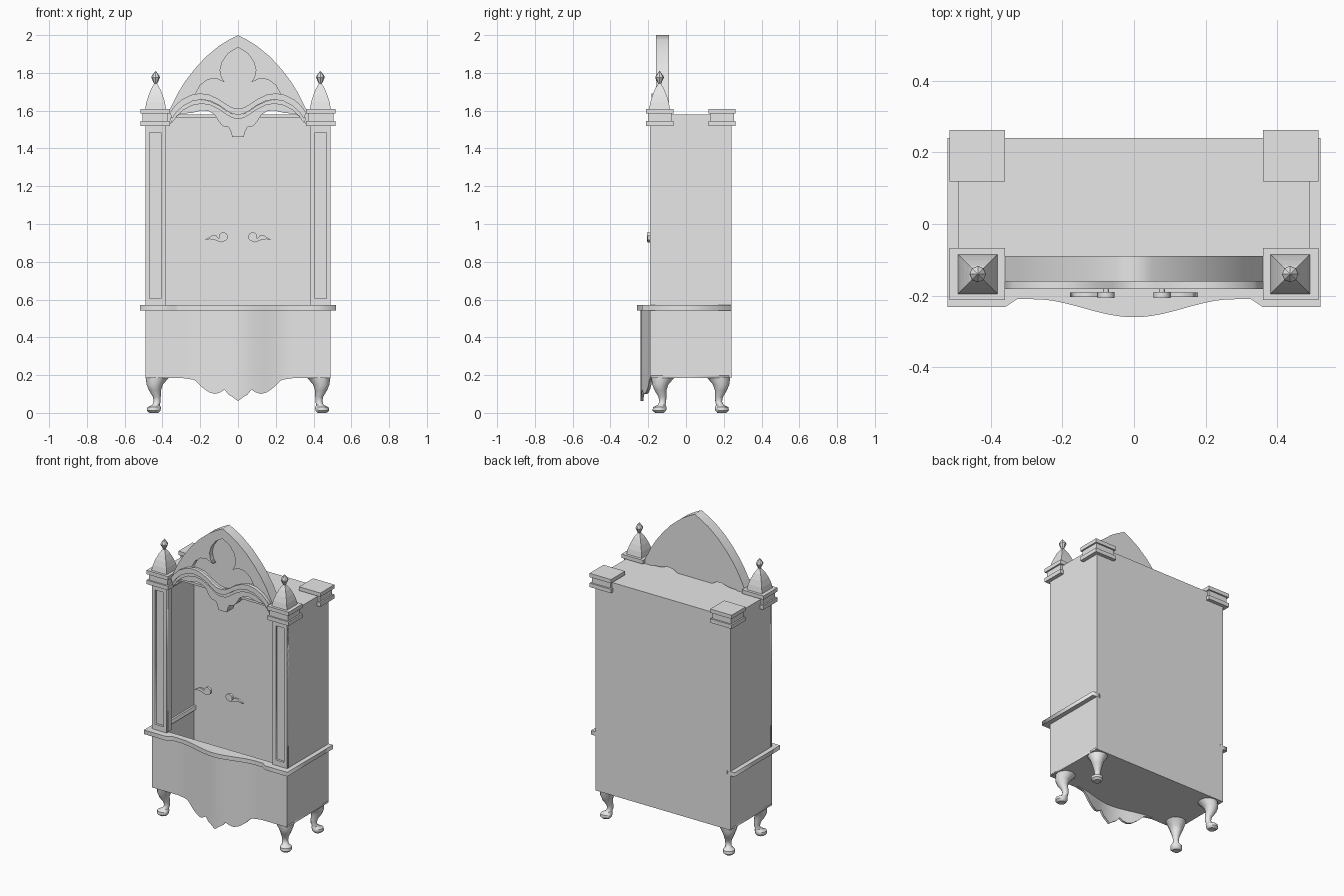
import bpy, bmesh, math
from mathutils import Matrix

cube = bpy.data.objects.get("Cube")
if cube:
    bpy.data.objects.remove(cube, do_unlink=True)

grey = bpy.data.materials.new("plain_grey")
grey.use_nodes = True
grey.diffuse_color = (0.8, 0.8, 0.8, 1)
grey.node_tree.nodes["Principled BSDF"].inputs["Base Color"].default_value = (0.8, 0.8, 0.8, 1)


def finish(name, bm, smooth=None):
    """Turn a bmesh into a named, coloured object."""
    bmesh.ops.recalc_face_normals(bm, faces=bm.faces[:])
    mesh = bpy.data.meshes.new(name)
    bm.to_mesh(mesh)
    bm.free()
    mesh.materials.clear()
    mesh.materials.append(grey)
    obj = bpy.data.objects.new(name, mesh)
    bpy.context.collection.objects.link(obj)
    if smooth:
        bpy.ops.object.select_all(action='DESELECT')
        obj.select_set(True)
        bpy.context.view_layer.objects.active = obj
        bpy.ops.object.shade_smooth_by_angle(angle=math.radians(smooth))
    return obj


def box(name, x, y, z):
    bm = bmesh.new()
    bmesh.ops.create_cube(bm, size=1)
    for v in bm.verts:
        v.co = [a + (c + 0.5) * (b - a) for c, (a, b) in zip(v.co, (x, y, z))]
    return finish(name, bm)


def plate(name, outlines, start, end, upright=True):
    """Extrude 2D outlines (inner ones become holes) between two depths."""
    curve = bpy.data.curves.new(name, 'CURVE')
    curve.dimensions = '2D'
    curve.fill_mode = 'BOTH'
    curve.extrude = (end - start) / 2
    for points in outlines:
        spline = curve.splines.new('POLY')
        spline.points.add(len(points) - 1)
        for p, (u, v) in zip(spline.points, points):
            p.co = (u, v, 0, 1)
        spline.use_cyclic_u = True
    temp = bpy.data.objects.new(name + "_outline", curve)
    mesh = bpy.data.meshes.new_from_object(temp)
    bm = bmesh.new()
    bm.from_mesh(mesh)
    bpy.data.objects.remove(temp)
    bpy.data.curves.remove(curve)
    bpy.data.meshes.remove(mesh)
    bmesh.ops.remove_doubles(bm, verts=bm.verts[:], dist=0.0001)
    middle = (start + end) / 2
    if upright:
        bm.transform(Matrix.Translation((0, middle, 0)) @ Matrix.Rotation(math.pi / 2, 4, 'X'))
    else:
        bm.transform(Matrix.Translation((0, 0, middle)))
    return finish(name, bm)


def loft(name, rings, sides, turn=0, smooth=None):
    """Skin rings given as (x, y, z, radius)."""
    bm = bmesh.new()
    loops = []
    for x, y, z, r in rings:
        angles = [turn + math.tau * i / sides for i in range(sides)]
        loops.append([bm.verts.new((x + r * math.cos(a), y + r * math.sin(a), z)) for a in angles])
    for low, high in zip(loops, loops[1:]):
        for i in range(sides):
            j = (i + 1) % sides
            bm.faces.new((low[i], low[j], high[j], high[i]))
    bm.faces.new(loops[0])
    bm.faces.new(loops[-1])
    return finish(name, bm, smooth)


def both(half):
    """Close a right-hand outline with its mirror image."""
    return half + [(-x, z) for x, z in reversed(half) if x > 0.001]


def rect(x0, x1, z0, z1):
    return [(x0, z0), (x1, z0), (x1, z1), (x0, z1)]


def interp(points, x):
    for (a, za), (b, zb) in zip(points, points[1:]):
        if a <= x <= b:
            return za + (zb - za) * (x - a) / (b - a)
    return points[-1][1]


def bulge(x):
    """Serpentine swell of the lower front."""
    return 0.025 * (1 + math.cos(math.pi * min(abs(x) / 0.28, 1)))


FRONT, BACK, SIDE = -0.19, 0.24, 0.49
MID = (FRONT + BACK) / 2
steps = [SIDE * (i / 48 - 1) for i in range(97)]

# Hollow case
box("back_panel", (-SIDE, SIDE), (BACK - 0.012, BACK), (0.185, 1.58))
box("top_panel", (-SIDE, SIDE), (-0.14, BACK), (1.565, 1.58))
floor = [(x, FRONT + 0.005 - bulge(x)) for x in steps]
plate("bottom_panel", [floor + [(SIDE, BACK), (-SIDE, BACK)]], 0.185, 0.197, upright=False)

# Serpentine apron with carved lower edge
edge = [(0, .062), (.03, .085), (.055, .1), (.07, .125), (.09, .11), (.12, .1),
        (.155, .11), (.19, .135), (.23, .175), (.3, .185), (SIDE, .185)]
bm = bmesh.new()
columns = [[bm.verts.new((x, FRONT + d - bulge(x), z))
            for d, z in ((0, interp(edge, abs(x))), (0, 0.55), (0.015, 0.55), (0.015, interp(edge, abs(x))))]
           for x in steps]
for a, b in zip(columns, columns[1:]):
    for i in range(4):
        j = (i + 1) % 4
        bm.faces.new((a[i], a[j], b[j], b[i]))
bm.faces.new(columns[0])
bm.faces.new(columns[-1])
finish("front_apron", bm, 30)

# Waist moulding around front and sides, open at the back
swell = [(x, -0.21 - bulge(x)) for x in steps if abs(x) < 0.33]
outer = [(-.52, BACK), (-.52, -.232), (-.36, -.232)] + swell + [(.36, -.232), (.52, -.232), (.52, BACK)]
inner = [(.465, BACK), (.465, -.17), (-.465, -.17), (-.465, BACK)]
plate("waist_moulding", [outer + inner], 0.543, 0.57, upright=False)

# Pointed pediment with trefoil recess and scalloped lower edge
scallop = [(0, 1.46), (.03, 1.46), (.04, 1.495), (.05, 1.512), (.08, 1.518), (.1, 1.54),
           (.125, 1.58), (.155, 1.597), (.19, 1.602), (.25, 1.587), (.3, 1.585),
           (.34, 1.56), (.365, 1.52), (.385, 1.52), (.385, 1.57)]
arch = [(.36, 1.61), (.32, 1.69), (.28, 1.755), (.23, 1.82), (.17, 1.885), (.1, 1.943), (.05, 1.974), (0, 2)]
trefoil = [(0, 1.935), (.05, 1.905), (.083, 1.86), (.095, 1.815), (.087, 1.775), (.07, 1.75),
           (.115, 1.77), (.16, 1.765), (.2, 1.735), (.23, 1.68), (.2, 1.68),
           (.15, 1.67), (.1, 1.64), (.05, 1.61), (0, 1.6)]
plate("pediment_back", [both(scallop + arch)], -0.13, -0.09)
plate("pediment_front", [both(scallop + arch), both(trefoil)], -0.16, -0.13)

# Double-arched trim across the pediment
wave = [(0, 1.612), (.03, 1.616), (.06, 1.632), (.1, 1.66), (.15, 1.684), (.2, 1.692),
        (.25, 1.683), (.3, 1.657), (.335, 1.625), (.36, 1.59)]
for name, top, low, depth in (("arch_trim_upper", 0, .033, -.182), ("arch_trim_lower", .033, .055, -.17)):
    outline = [(x, z - top) for x, z in wave] + [(x * .97, z - low) for x, z in reversed(wave)]
    plate(name, [both(outline)], depth, -0.16)

for sx, hand in ((1, "left"), (-1, "right")):
    def span(a, b):
        return tuple(sorted((sx * a, sx * b)))

    # Side wall and panelled front post
    box(hand + "_side_panel", span(SIDE - 0.012, SIDE), (FRONT, BACK), (0.185, 1.58))
    frame = rect(*span(0.385, SIDE), 0.57, 1.52)
    plate(hand + "_post_frame", [frame, rect(*span(0.407, 0.468), 0.605, 1.485)], FRONT, -0.175)
    box(hand + "_post_core", span(0.385, SIDE), (-0.175, -0.14), (0.57, 1.52))

    # Stacked corner caps, front and back
    for end, y0, y1 in (("front", -0.212, -0.067), ("back", 0.118, 0.263)):
        for layer, inset, z0, z1 in (("lower", 0, 1.52, 1.546), ("middle", .01, 1.546, 1.585),
                                     ("upper", 0, 1.585, 1.61)):
            box(f"{hand}_{end}_cap_{layer}", span(0.36 + inset, 0.515 - inset),
                (y0 + inset, y1 - inset), (z0, z1))

    # Curved pyramid finial with faceted tip
    spire = [(1.61, .078), (1.645, .069), (1.68, .054), (1.715, .034), (1.745, .009)]
    loft(hand + "_finial", [(sx * .436, -.14, z, r) for z, r in spire], 4, math.pi / 4)
    tip = [(1.74, .007), (1.775, .023), (1.785, .02), (1.81, .001)]
    loft(hand + "_finial_tip", [(sx * .436, -.14, z, r) for z, r in tip], 8)

    # Cabriole legs: position across, height, radius
    profile = [(.445, 0, .024), (.446, .012, .036), (.444, .03, .036), (.434, .042, .02),
               (.428, .06, .018), (.43, .085, .021), (.44, .12, .032), (.441, .15, .043), (.427, .188, .062)]
    for sy, end in ((-1, "front"), (1, "back")):
        rings = [(sx * x, MID + sy * (x - .28), z, r) for x, z, r in profile]
        loft(f"{hand}_{end}_leg", rings, 12, smooth=40)

    # Leaf pull with round boss and pin
    disc = [(sx * .078 + .024 * math.cos(i * math.tau / 16), .932 + .024 * math.sin(i * math.tau / 16))
            for i in range(16)]
    pin = [(sx * .078 + (x - sx * .078) / 3, .932 + (z - .932) / 3) for x, z in disc]
    leaf = [(.07, .91), (.095, .915), (.115, .938), (.14, .938), (.16, .925), (.178, .915),
            (.15, .92), (.125, .916), (.105, .908), (.085, .903)]
    plate(hand + "_pull_boss", [disc], -0.206, -0.19)
    plate(hand + "_pull_pin", [pin], -0.19, -0.178)
    plate(hand + "_pull_leaf", [[(sx * x, z) for x, z in leaf]], -0.204, -0.191)
